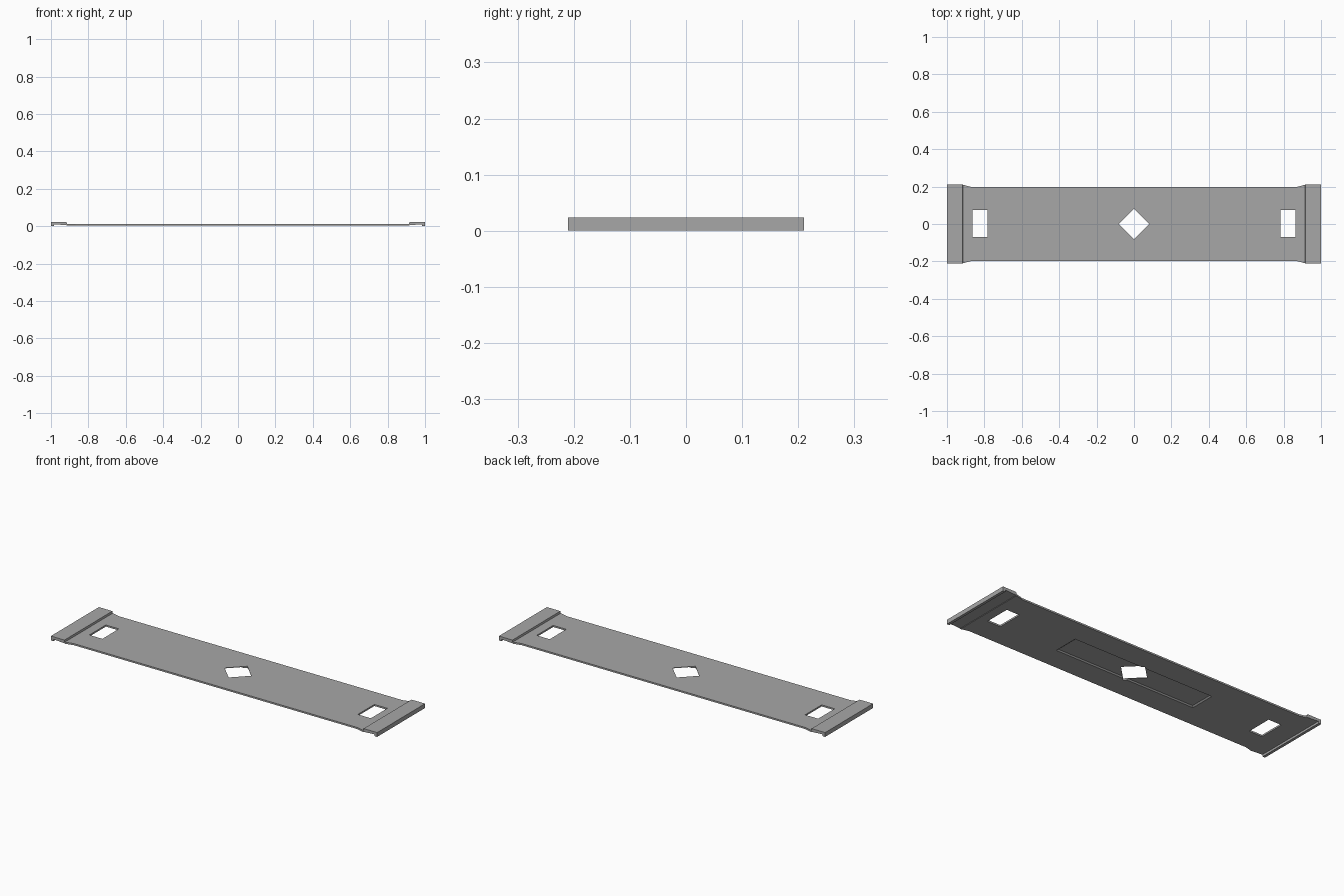
import bpy, bmesh
from math import pi

if "Cube" in bpy.data.objects:
    bpy.data.objects.remove(bpy.data.objects["Cube"])


def loft_plate(name, stations):
    """Skin rectangles given as (x, half width, bottom z, top z)."""
    bm = bmesh.new()
    rings = [[bm.verts.new((x, y, z)) for y, z in
              ((-w, b), (w, b), (w, t), (-w, t))] for x, w, b, t in stations]
    for r, s in zip(rings, rings[1:]):
        for i in range(4):
            j = (i + 1) % 4
            bm.faces.new((r[i], r[j], s[j], s[i]))
    bm.faces.new(rings[0])
    bm.faces.new(rings[-1])
    bmesh.ops.recalc_face_normals(bm, faces=bm.faces)
    me = bpy.data.meshes.new(name)
    bm.to_mesh(me)
    bm.free()
    ob = bpy.data.objects.new(name, me)
    bpy.context.collection.objects.link(ob)
    return ob


def cut(target, name, loc, size, turn=0, taper=(1, 1)):
    bpy.ops.mesh.primitive_cube_add(size=1, location=loc, rotation=(0, 0, turn))
    c = bpy.context.object
    c.name = name
    c.scale = size
    for v in c.data.vertices:
        if v.co.z > 0:
            v.co.x *= taper[0]
            v.co.y *= taper[1]
    bpy.context.view_layer.update()
    m = target.modifiers.new(name, 'BOOLEAN')
    m.operation = 'DIFFERENCE'
    m.solver = 'EXACT'
    m.object = c
    bpy.context.view_layer.objects.active = target
    bpy.ops.object.modifier_apply(modifier=m.name)
    bpy.data.objects.remove(c)


# Thin plate with flared, raised end bars and small lips underneath
half = [(-1, .21, 0, .024), (-.985, .21, 0, .024), (-.983, .21, .010, .024),
        (-.917, .21, .006, .024), (-.915, .21, .004, .013),
        (-.87, .198, .004, .013)]
plate = loft_plate("slotted_plate",
                   half + [(-x, w, b, t) for x, w, b, t in reversed(half)])

# Dark grey finish
grey = bpy.data.materials.new("dark_grey")
grey.diffuse_color = (.39, .39, .39, 1)
grey.use_nodes = True
grey.node_tree.nodes["Principled BSDF"].inputs["Base Color"].default_value = grey.diffuse_color
plate.data.materials.append(grey)

# Shallow pocket with sloping walls under the middle
cut(plate, "pocket_cutter", (0, 0, .005), (.87, .15, .01), taper=(.97, .85))

# Diamond opening and a rectangular slot near each end
side = .082 * 2 ** .5
cut(plate, "diamond_cutter", (0, 0, 0), (side, side, .2), pi / 4)
for s in (-1, 1):
    cut(plate, "slot_cutter", (s * .823, .003, 0), (.08, .145, .2))
